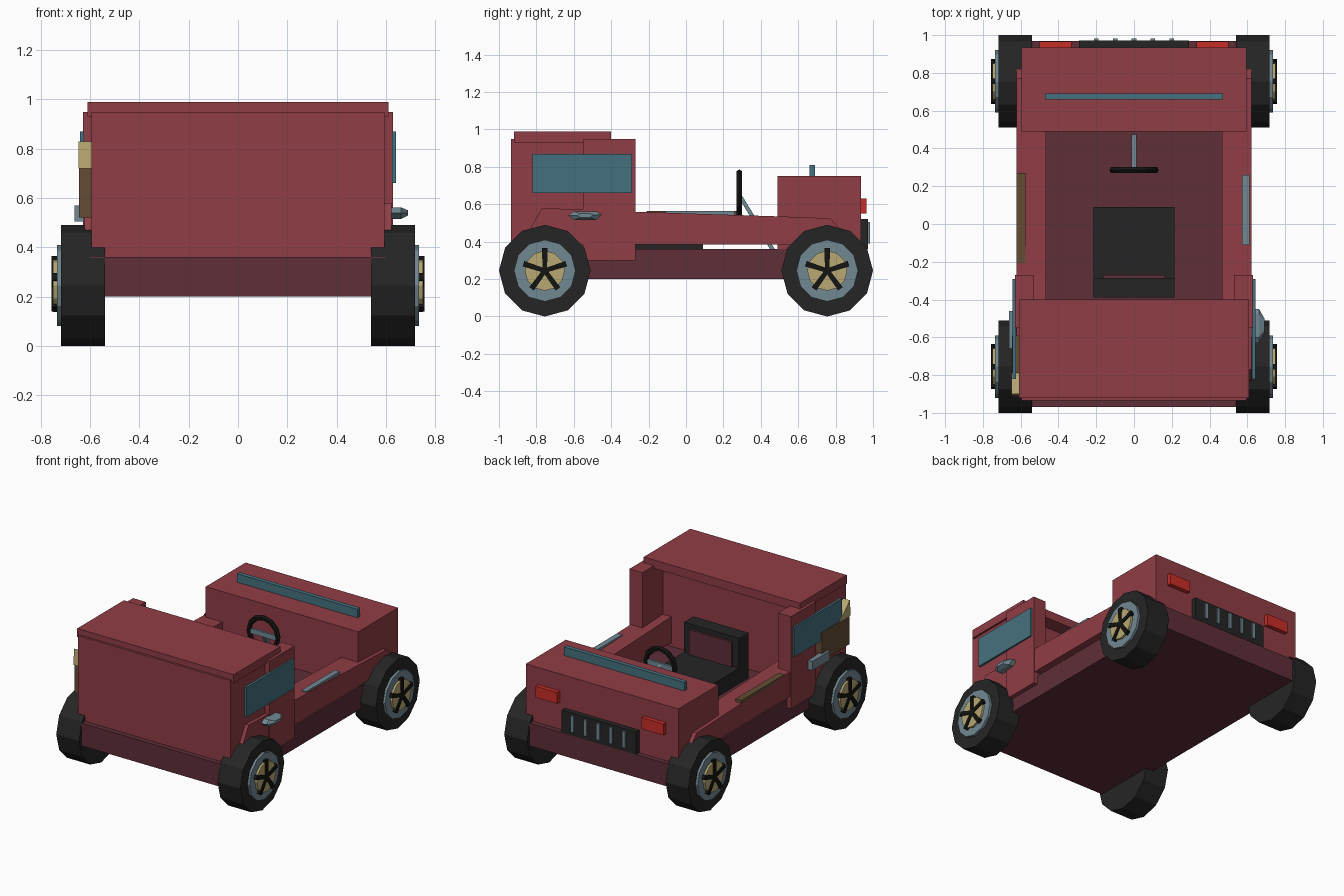
import bpy, bmesh, math
from mathutils import Matrix, Vector

if "Cube" in bpy.data.objects:
    bpy.data.objects.remove(bpy.data.objects["Cube"])


def lin(c):
    c /= 255
    return c / 12.92 if c <= 0.04045 else ((c + 0.055) / 1.055) ** 2.4


def material(name, rgb):
    m = bpy.data.materials.new(name)
    m.diffuse_color = (*[lin(c) for c in rgb], 1)
    m.use_nodes = True
    m.node_tree.nodes["Principled BSDF"].inputs["Base Color"].default_value = m.diffuse_color
    return m


RED = material("body_red", (144, 61, 69))
MAROON = material("chassis_maroon", (94, 46, 56))
TEAL = material("glass_teal", (69, 113, 127))
GREY = material("blue_grey", (113, 136, 146))
DARK = material("tyre_dark", (37, 37, 37))
BLACK = material("spoke_black", (20, 20, 18))
LAMP = material("lamp_red", (200, 45, 40))
TAN = material("tan", (184, 168, 114))
BROWN = material("brown", (100, 76, 53))


def finish(name, bm, mat):
    bmesh.ops.recalc_face_normals(bm, faces=bm.faces)
    me = bpy.data.meshes.new(name)
    bm.to_mesh(me)
    bm.free()
    me.materials.append(mat)
    ob = bpy.data.objects.new(name, me)
    bpy.context.collection.objects.link(ob)
    return ob


def box(name, x, y, z, mat):
    bm = bmesh.new()
    size = (x[1] - x[0], y[1] - y[0], z[1] - z[0])
    mid = ((x[0] + x[1]) / 2, (y[0] + y[1]) / 2, (z[0] + z[1]) / 2)
    bmesh.ops.create_cube(bm, size=1, matrix=Matrix.Translation(mid) @ Matrix.Diagonal((*size, 1)))
    return finish(name, bm, mat)


def prism(name, pts, x0, x1, mat, taper=1):
    """Extrude a (y, z) profile along x, scaling the far end by taper."""
    bm = bmesh.new()
    n = len(pts)
    cy, cz = sum(p[0] for p in pts) / n, sum(p[1] for p in pts) / n
    a = [bm.verts.new((x0, y, z)) for y, z in pts]
    b = [bm.verts.new((x1, cy + (y - cy) * taper, cz + (z - cz) * taper)) for y, z in pts]
    bm.faces.new(a)
    bm.faces.new(b)
    for i in range(n):
        j = (i + 1) % n
        bm.faces.new((a[i], a[j], b[j], b[i]))
    return finish(name, bm, mat)


def ring(y, z, r, n):
    return [(y + r * math.sin(math.tau * i / n), z + r * math.cos(math.tau * i / n)) for i in range(n)]


# Chassis and hood
box("chassis", (-0.6, 0.6), (-0.97, 0.97), (0.2, 0.36), MAROON)
box("hood", (-0.595, 0.595), (0.49, 0.935), (0.34, 0.75), RED)
box("hood_glass_strip", (-0.47, 0.47), (0.66, 0.69), (0.74, 0.81), TEAL)

# Cab
box("cab", (-0.595, 0.595), (-0.935, -0.5), (0.35, 0.95), RED)
box("roof", (-0.61, 0.61), (-0.92, -0.4), (0.93, 0.99), RED)

# Paired side parts
rail = [(-0.86, 0.42), (-0.77, 0.58), (-0.27, 0.56), (0.5, 0.535), (0.77, 0.525),
        (0.84, 0.45), (0.84, 0.385), (-0.86, 0.385)]
for s, side in ((-1, "left"), (1, "right")):
    def sx(a, b):
        return tuple(sorted((s * a, s * b)))
    prism("side_rail_" + side, rail, s * 0.465, s * 0.622, RED)
    box("pillar_" + side, sx(0.53, 0.63), (-0.55, -0.27), (0.3, 0.95), RED)
    box("window_" + side, sx(0.625, 0.642), (-0.82, -0.29), (0.66, 0.87), TEAL)
    box("headlamp_" + side, sx(0.33, 0.5), (0.93, 0.965), (0.55, 0.63), LAMP)

    # Wheels with rim, hub and five spokes
    for wy, end in ((-0.755, "rear"), (0.755, "front")):
        tag, wz = end + "_" + side, 0.245
        prism("tyre_" + tag, ring(wy, wz, 0.245, 12), s * 0.54, s * 0.718, DARK)
        prism("rim_" + tag, ring(wy, wz, 0.165, 12), s * 0.7, s * 0.735, GREY)
        prism("hub_" + tag, ring(wy, wz, 0.107, 12), s * 0.72, s * 0.75, TAN)
        for i in range(5):
            a = math.tau * i / 5
            d, p = Vector((math.sin(a), math.cos(a))), Vector((math.cos(a), -math.sin(a)))
            c = Vector((wy, wz))
            pts = [c - p * 0.012, c + p * 0.012, c + d * 0.12 + p * 0.015, c + d * 0.12 - p * 0.015]
            prism("spoke_" + tag, [tuple(q) for q in pts], s * 0.735, s * 0.757, BLACK)

# Rail trim, handles and left side carrier
box("rail_trim_left", (-0.622, -0.575), (-0.21, 0.27), (0.54, 0.563), BROWN)
box("rail_trim_right", (0.573, 0.612), (-0.11, 0.26), (0.54, 0.563), GREY)
box("handle_left", (-0.663, -0.625), (-0.66, -0.46), (0.505, 0.57), GREY)
grip = [(-0.63, 0.54), (-0.6, 0.562), (-0.48, 0.562), (-0.45, 0.545), (-0.48, 0.515), (-0.6, 0.515)]
prism("handle_base_right", grip, 0.62, 0.662, GREY)
prism("handle_tip_right", grip, 0.662, 0.69, GREY, 0.45)
box("side_panel_left", (-0.646, -0.59), (-0.9, -0.59), (0.52, 0.72), BROWN)
prism("side_wedge_left", [(-0.79, 0.72), (-0.91, 0.72), (-0.9, 0.83)], -0.59, -0.648, TAN)

# Grille
box("grille", (-0.29, 0.29), (0.92, 0.972), (0.36, 0.52), DARK)
for i in range(-2, 3):
    box("grille_bar", (i * 0.1 - 0.012, i * 0.1 + 0.012), (0.96, 0.983), (0.39, 0.505), GREY)

# Seat
box("seat_cushion", (-0.215, 0.215), (-0.39, 0.09), (0.35, 0.47), DARK)
box("seat_back", (-0.215, 0.215), (-0.39, -0.285), (0.36, 0.68), DARK)
box("seat_back_pad", (-0.165, 0.165), (-0.3, -0.27), (0.47, 0.645), MAROON)

# Steering wheel and column
bpy.ops.mesh.primitive_torus_add(major_segments=12, minor_segments=6, major_radius=0.113,
                                 minor_radius=0.018, location=(0, 0.285, 0.655),
                                 rotation=(math.pi / 2, 0, 0))
wheel = bpy.context.object
wheel.name = "steering_wheel"
wheel.data.materials.append(BLACK)
box("steering_spoke", (-0.11, 0.11), (0.277, 0.293), (0.635, 0.67), GREY)
prism("steering_column", [(0.285, 0.67), (0.285, 0.63), (0.455, 0.35), (0.475, 0.36)], -0.012, 0.012, GREY)
